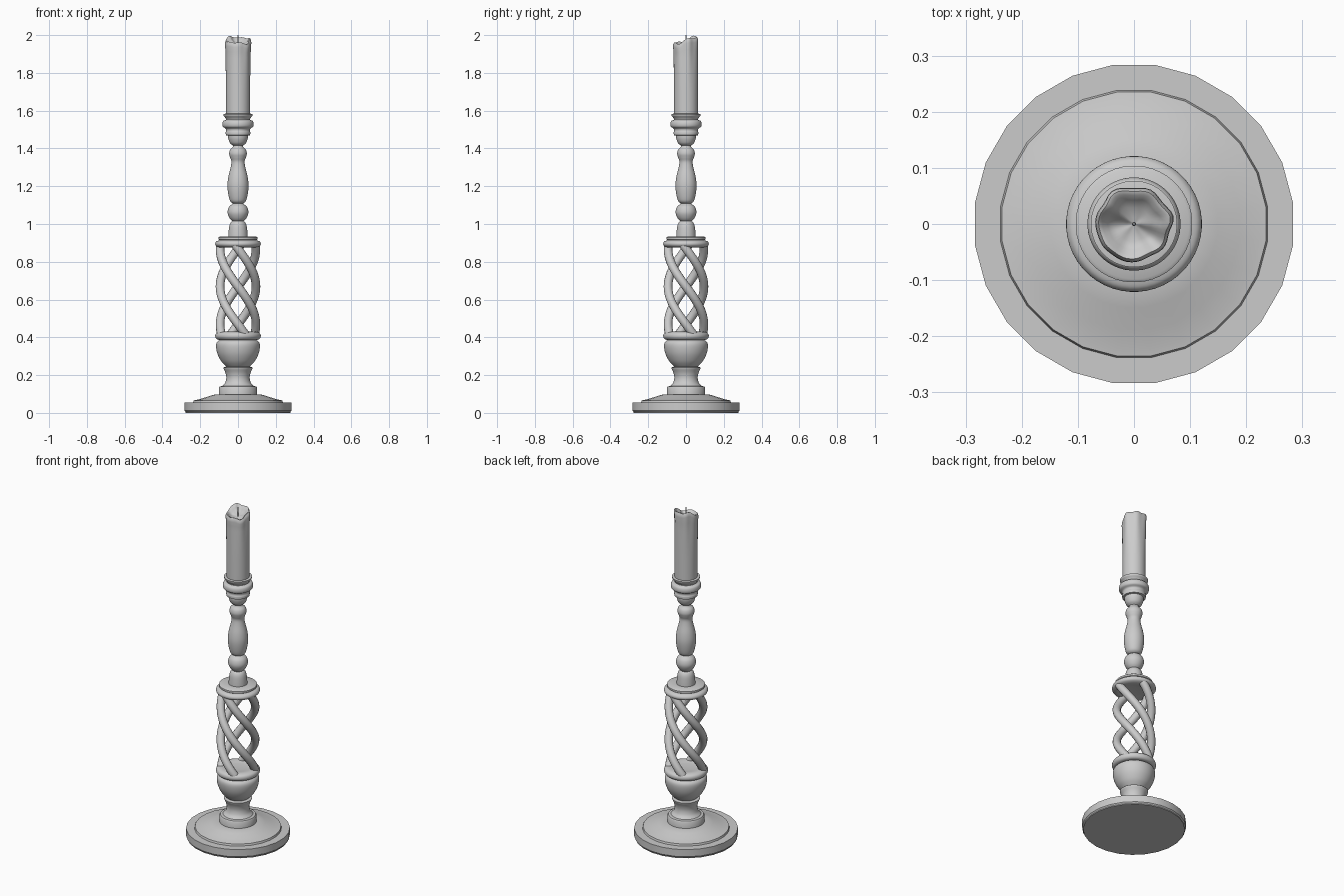
import bpy, math

if "Cube" in bpy.data.objects:
    bpy.data.objects.remove(bpy.data.objects["Cube"])

def material(name, c):
    m = bpy.data.materials.new(name)
    m.diffuse_color = (c[0], c[1], c[2], 1)
    m.use_nodes = True
    m.node_tree.nodes["Principled BSDF"].inputs["Base Color"].default_value = m.diffuse_color
    return m

GREY = material("plain grey", (0.6, 0.6, 0.6))

def finish(ob, angle):
    bpy.ops.object.select_all(action='DESELECT')
    ob.select_set(True)
    bpy.context.view_layer.objects.active = ob
    bpy.ops.object.shade_smooth_by_angle(angle=math.radians(angle))

def lathe(name, profile, sides=24, angle=40, warp=None):
    """Spin an (r, z) profile, listed bottom to top, about the z axis."""
    verts, faces = [], []
    n = len(profile)
    for i in range(sides):
        a = 2 * math.pi * (i + 0.5) / sides
        for j, (r, z) in enumerate(profile):
            if warp:
                r, z = warp(j, a, r, z)
            verts.append((r * math.cos(a), r * math.sin(a), z))
    for i in range(sides):
        k = (i + 1) % sides
        for j in range(n - 1):
            faces.append((i * n + j, k * n + j, k * n + j + 1, i * n + j + 1))
    faces.append([i * n for i in reversed(range(sides))])
    faces.append([i * n + n - 1 for i in range(sides)])
    me = bpy.data.meshes.new(name)
    me.from_pydata(verts, [], faces)
    me.materials.append(GREY)
    ob = bpy.data.objects.new(name, me)
    bpy.context.collection.objects.link(ob)
    finish(ob, angle)
    return ob

def smooth(points, steps=5):
    """Catmull-Rom curve through profile points."""
    p = [points[0]] + points + [points[-1]]
    out = []
    for i in range(1, len(p) - 2):
        for s in range(steps):
            t = s / steps
            out.append(tuple(0.5 * (2 * p[i][k] + (p[i + 1][k] - p[i - 1][k]) * t
                + (2 * p[i - 1][k] - 5 * p[i][k] + 4 * p[i + 1][k] - p[i + 2][k]) * t * t
                + (3 * p[i][k] - p[i - 1][k] - 3 * p[i + 1][k] + p[i + 2][k]) * t ** 3)
                for k in (0, 1)))
    return out + [points[-1]]

# stepped foot
lathe("foot", [(0.28, 0.005), (0.286, 0.012), (0.286, 0.055), (0.24, 0.055), (0.237, 0.066),
               (0.225, 0.068), (0.19, 0.077), (0.15, 0.09), (0.125, 0.097), (0.10, 0.098)])
lathe("foot_underside", [(0.28, 0.0), (0.28, 0.006)])
# collar, neck and bowl
lathe("lower_collar", [(0.102, 0.09), (0.102, 0.132), (0.097, 0.14), (0.08, 0.143)], 48)
lathe("lower_neck", smooth([(0.083, 0.142), (0.068, 0.16), (0.062, 0.185), (0.066, 0.21),
                            (0.076, 0.232)]) + [(0.078, 0.24), (0.06, 0.246)], 48)
lathe("bowl", smooth([(0.055, 0.24), (0.07, 0.252), (0.09, 0.275), (0.108, 0.31), (0.116, 0.345),
                      (0.114, 0.37), (0.10, 0.384), (0.08, 0.388)]), 48)
# rings holding the open twist
lathe("twist_bottom_ring", smooth([(0.09, 0.385), (0.112, 0.39), (0.121, 0.405), (0.115, 0.422),
                                   (0.09, 0.43), (0.05, 0.425)]), 48)
lathe("twist_top_ring", smooth([(0.05, 0.88), (0.09, 0.875), (0.114, 0.882), (0.121, 0.895),
                                (0.114, 0.908), (0.098, 0.914)])
      + [(0.104, 0.918), (0.104, 0.929), (0.098, 0.933), (0.05, 0.934)], 48)

# four open spiral strands
for k in range(4):
    cu = bpy.data.curves.new("twist_strand_%d" % (k + 1), 'CURVE')
    cu.dimensions = '3D'
    cu.bevel_depth = 0.023
    cu.bevel_resolution = 4
    cu.use_fill_caps = True
    sp = cu.splines.new('POLY')
    sp.points.add(48)
    for i in range(49):
        z = 0.405 + 0.49 * i / 48
        a = math.pi / 2 * k + 0.5 - 2 * math.pi * (z - 0.405) / 0.80
        sp.points[i].co = (0.095 * math.cos(a), 0.095 * math.sin(a), z, 1)
    sp.use_smooth = True
    cu.materials.append(GREY)
    ob = bpy.data.objects.new(cu.name, cu)
    bpy.context.collection.objects.link(ob)
    bpy.ops.object.select_all(action='DESELECT')
    ob.select_set(True)
    bpy.context.view_layer.objects.active = ob
    bpy.ops.object.convert(target='MESH')

# turned upper stem
lathe("stem_socket", smooth([(0.052, 0.93), (0.05, 0.96), (0.046, 0.99), (0.038, 1.008), (0.025, 1.018)]), 48)
lathe("stem_ball", smooth([(0.025, 1.01), (0.044, 1.03), (0.055, 1.06), (0.048, 1.09), (0.028, 1.108),
                           (0.026, 1.115)]), 48)
lathe("baluster", smooth([(0.026, 1.108), (0.042, 1.122), (0.052, 1.16), (0.056, 1.205), (0.051, 1.25),
                          (0.039, 1.30), (0.035, 1.33), (0.042, 1.352), (0.047, 1.372),
                          (0.042, 1.393), (0.028, 1.408), (0.027, 1.42)]), 48)
# candle cup
lathe("candle_cup", smooth([(0.027, 1.415), (0.042, 1.428), (0.051, 1.45), (0.053, 1.468)])
      + [(0.064, 1.47)] + smooth([(0.066, 1.485), (0.063, 1.495), (0.066, 1.505), (0.08, 1.515),
      (0.083, 1.53), (0.078, 1.545), (0.064, 1.552), (0.066, 1.56), (0.076, 1.572)])
      + [(0.077, 1.582), (0.066, 1.584)], 48)

# melted candle: uneven rim around a sunken pool
def melt(j, a, r, z):
    t = max(0.0, (z - 1.75) / 0.2)
    drip = max(0.0, math.cos(3 * a - 0.4)) ** 3 * 0.004 + max(0.0, math.cos(a - 3.3)) ** 20 * 0.004
    rim = 0.018 * math.sin(a - 0.1) + 0.006 * math.sin(3 * a + 0.6) + 0.004 * math.cos(5 * a)
    k = min(1.0, max(0.0, (z - 1.88) / 0.07)) * min(1.0, r / 0.05)
    return r + (drip + 0.002 * math.sin(7 * a)) * min(1.0, t) * min(1.0, r / 0.05), z + rim * k

lathe("candle", [(0.063, 1.56), (0.064, 1.7), (0.064, 1.8), (0.064, 1.88), (0.064, 1.92), (0.066, 1.95),
                 (0.065, 1.965), (0.06, 1.974), (0.053, 1.972), (0.044, 1.958), (0.03, 1.95),
                 (0.012, 1.947), (0.002, 1.947)], 48, 60, melt)
lathe("wick", [(0.004, 1.94), (0.004, 1.992), (0.002, 2.0)], 8)
